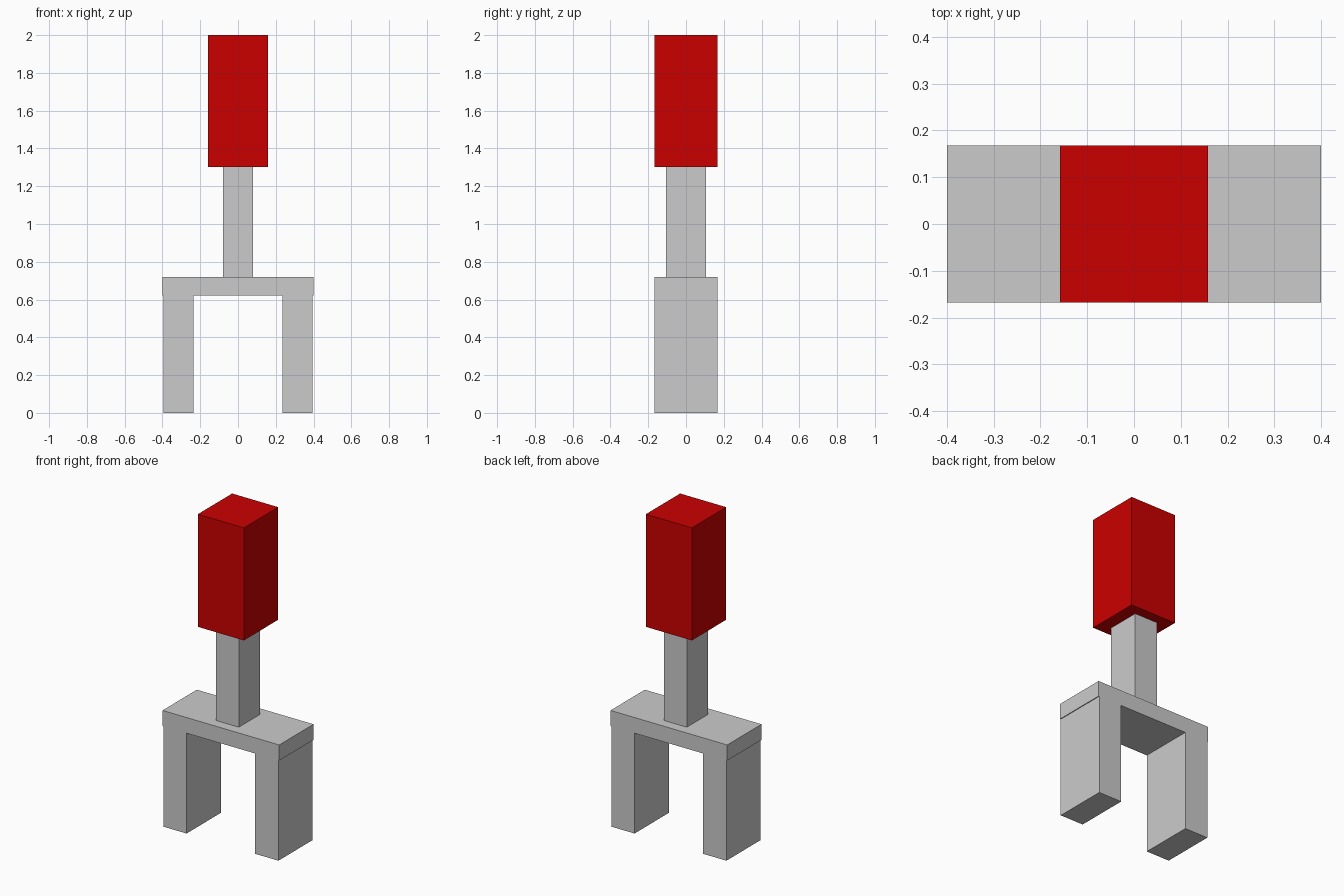
import bpy

if "Cube" in bpy.data.objects:
    bpy.data.objects.remove(bpy.data.objects["Cube"])


def box(name, x, y, z, color=None):
    """Axis-aligned box from (min, max) ranges."""
    spans = (x, y, z)
    bpy.ops.mesh.primitive_cube_add(size=1, location=[(a + b) / 2 for a, b in spans])
    ob = bpy.context.object
    ob.name = name
    ob.scale = [b - a for a, b in spans]
    bpy.ops.object.transform_apply(location=False, rotation=False, scale=True)
    if color:
        mat = bpy.data.materials.new(name + "_red")
        mat.diffuse_color = color
        mat.use_nodes = True
        mat.node_tree.nodes["Principled BSDF"].inputs["Base Color"].default_value = mat.diffuse_color
        ob.data.materials.append(mat)
    return ob


DEPTH = (-0.168, 0.168)

# Two legs, mirrored in x
for side, label in ((-1, "left"), (1, "right")):
    box(label + "_leg", sorted((side * 0.235, side * 0.395)), DEPTH, (0, 0.622))

# Crossbeam resting on the legs
box("crossbeam", (-0.4, 0.4), DEPTH, (0.622, 0.719))

# Post and red block on top
box("post", (-0.079, 0.079), (-0.105, 0.105), (0.719, 1.302))
box("top_block", (-0.158, 0.158), DEPTH, (1.302, 2.0), (0.6, 0.0, 0.0, 1))
